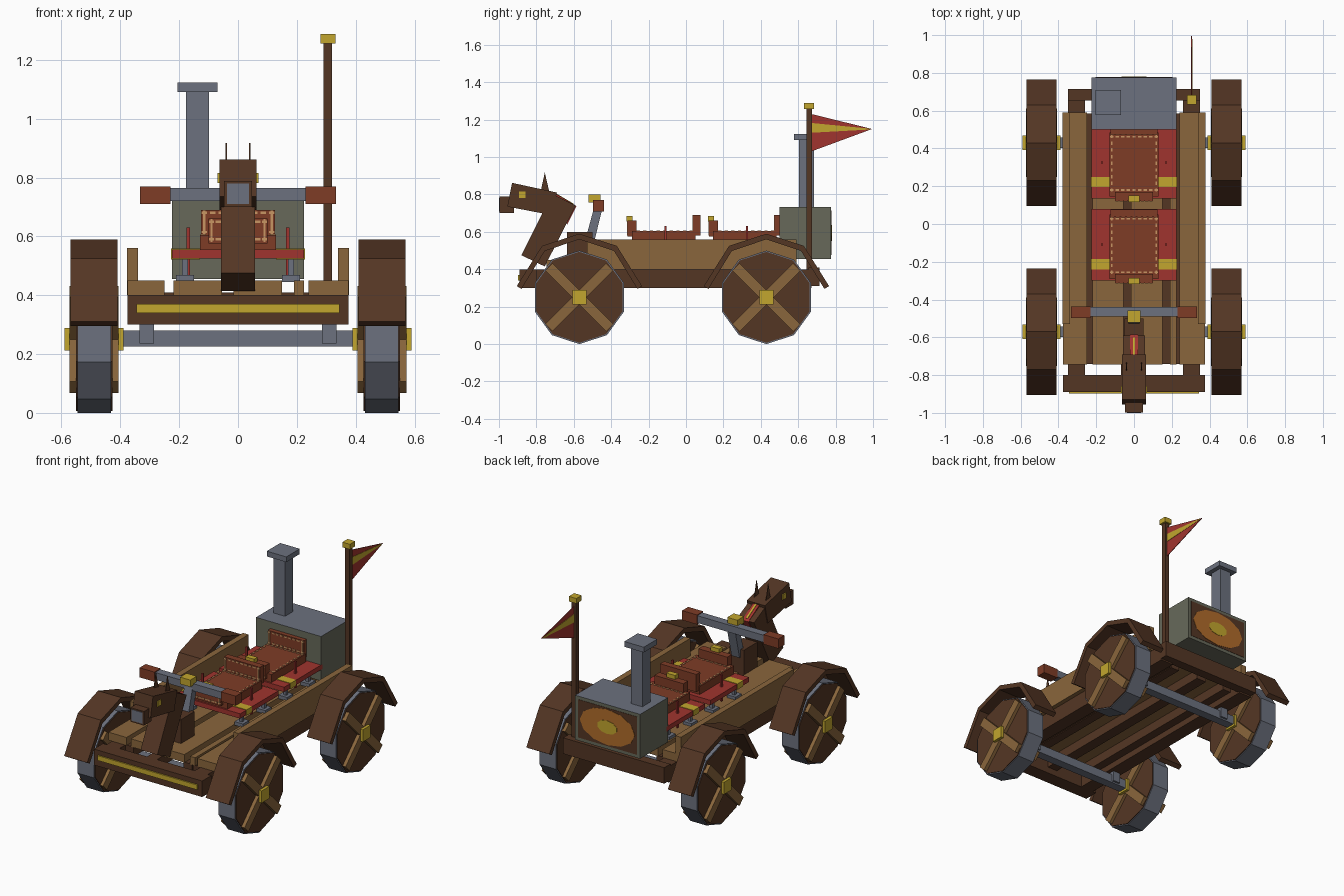
import bpy, bmesh, math
from mathutils import Vector

if "Cube" in bpy.data.objects:
    bpy.data.objects.remove(bpy.data.objects["Cube"])


def material(name, r, g, b):
    lin = [((c / 255 + 0.055) / 1.055) ** 2.4 for c in (r, g, b)]
    m = bpy.data.materials.new(name)
    m.diffuse_color = (*lin, 1)
    m.use_nodes = True
    m.node_tree.nodes["Principled BSDF"].inputs["Base Color"].default_value = m.diffuse_color
    return m


DARK = material("dark wood", 84, 54, 36)
WOOD = material("light wood", 138, 102, 60)
STEEL = material("blue grey steel", 108, 113, 126)
IRON = material("olive grey iron", 103, 105, 90)
RED = material("red paint", 160, 52, 46)
LEATHER = material("brown leather", 126, 60, 38)
GOLD = material("gold", 194, 166, 46)
FIRE = material("fire orange", 176, 108, 42)
STITCH = material("tan stitching", 200, 150, 100)


def finish(name, bm, *mats, rule=None):
    bmesh.ops.recalc_face_normals(bm, faces=bm.faces)
    bm.normal_update()
    if rule:
        for f in bm.faces:
            f.material_index = rule(f)
    me = bpy.data.meshes.new(name)
    bm.to_mesh(me)
    bm.free()
    for m in mats:
        me.materials.append(m)
    ob = bpy.data.objects.new(name, me)
    bpy.context.collection.objects.link(ob)
    return ob


def add_prism(bm, pts, a, b, axis):
    def co(p, t):
        return (t, p[0], p[1]) if axis == "x" else (p[0], t, p[1])
    lo = [bm.verts.new(co(p, a)) for p in pts]
    hi = [bm.verts.new(co(p, b)) for p in pts]
    bm.faces.new(lo)
    bm.faces.new(hi[::-1])
    for i in range(len(pts)):
        j = (i + 1) % len(pts)
        bm.faces.new((lo[i], lo[j], hi[j], hi[i]))


def prism(name, pts, a, b, *mats, axis="x", mirror=False, rule=None):
    bm = bmesh.new()
    add_prism(bm, pts, a, b, axis)
    if mirror:
        add_prism(bm, pts, -b, -a, axis)
    return finish(name, bm, *mats, rule=rule)


def boxes(name, mat, *ranges, mirror=False, rule=None, extra=()):
    bm = bmesh.new()
    for x0, x1, y0, y1, z0, z1 in ranges:
        rect = [(y0, z0), (y1, z0), (y1, z1), (y0, z1)]
        add_prism(bm, rect, x0, x1, "x")
        if mirror:
            add_prism(bm, rect, -x1, -x0, "x")
    return finish(name, bm, mat, *extra, rule=rule)


def ring(cy, cz, ry, rz, n):
    return [(cy + ry * math.sin(math.tau * i / n), cz + rz * math.cos(math.tau * i / n)) for i in range(n)]


def bar(cy, cz, length, width, deg):
    u = Vector((math.cos(math.radians(deg)), math.sin(math.radians(deg))))
    v = Vector((-u.y, u.x))
    c = Vector((cy, cz))
    return [c + u * length / 2 * i + v * width / 2 * j for i, j in ((-1, -1), (1, -1), (1, 1), (-1, 1))]


# chassis and deck
boxes("chassis_side_beams", DARK, (0.26, 0.35, -0.81, 0.67, 0.30, 0.40), mirror=True)
boxes("chassis_inner_beams", DARK, (-0.265, -0.205, -0.74, 0.585, 0.34, 0.40), (0.205, 0.265, -0.74, 0.585, 0.34, 0.40),
      (-0.07, 0.0, -0.8, 0.585, 0.34, 0.40), (0.14, 0.2, -0.74, 0.585, 0.34, 0.40))
boxes("front_bumper", DARK, (-0.375, 0.375, -0.89, -0.80, 0.30, 0.40))
boxes("bumper_trim", GOLD, (-0.345, 0.345, -0.898, -0.888, 0.34, 0.37))
boxes("rear_bumper", DARK, (-0.35, 0.35, 0.655, 0.715, 0.31, 0.41))
boxes("deck_planks", WOOD, *[(a, b, -0.745, 0.59, 0.40, 0.45) for a, b in
      ((-0.375, -0.25), (-0.22, -0.055), (-0.015, 0.15), (0.19, 0.225), (0.24, 0.375))])
boxes("side_boards", WOOD, (0.34, 0.378, -0.53, 0.59, 0.40, 0.56), mirror=True)

# axles, wheels and fenders
for label, cy in (("front", -0.57), ("rear", 0.43)):
    boxes(label + "_axle", STEEL, (-0.42, 0.42, cy - 0.028, cy + 0.028, 0.225, 0.28))
    boxes(label + "_axle_brackets", STEEL, (0.285, 0.335, cy - 0.04, cy + 0.04, 0.235, 0.305), mirror=True)
    prism(label + "_wheels", ring(cy, 0.25, 0.25, 0.25, 10), 0.432, 0.545, STEEL, mirror=True)
    prism(label + "_wheel_discs", ring(cy, 0.25, 0.243, 0.243, 10), 0.427, 0.55, DARK, mirror=True)
    for k in (45, 135):
        prism(label + "_wheel_spokes", bar(cy, 0.25, 0.46, 0.055, k), 0.407, 0.572, WOOD, mirror=True)
    boxes(label + "_hubs", GOLD, (0.39, 0.59, cy - 0.038, cy + 0.038, 0.212, 0.288), mirror=True)
    outer = [(-0.335, 0.31), (-0.2, 0.525), (0, 0.59), (0.2, 0.525), (0.335, 0.31)]
    inner = [(-0.31, 0.295), (-0.185, 0.498), (0, 0.56), (0.185, 0.498), (0.31, 0.295)]
    prism(label + "_fenders", [(cy + y, z) for y, z in outer + inner[::-1]], 0.41, 0.57, DARK, mirror=True)


# stitched seats
def stitches(name, u0, u1, v0, v1, place):
    dashes = []
    for i in range(9):
        t = i / 8
        u, v = u0 + (u1 - u0) * t, v0 + (v1 - v0) * t
        dashes += [place(u, w, 0.009, 0.004) for w in (v0, v1)]
        dashes += [place(w, v, 0.004, 0.009) for w in (u0, u1)]
    boxes(name, STITCH, *dashes)


for label, y in (("front", -0.30), ("rear", 0.135)):
    boxes(label + "_seat_board", RED, (-0.225, 0.225, y, y + 0.38, 0.525, 0.555))
    boxes(label + "_seat_stripes", GOLD, (0.13, 0.228, y + 0.06, y + 0.115, 0.522, 0.558), mirror=True)
    boxes(label + "_seat_feet", STEEL, (0.15, 0.21, y + 0.05, y + 0.11, 0.445, 0.468),
          (0.15, 0.21, y + 0.27, y + 0.33, 0.445, 0.468), mirror=True)
    boxes(label + "_seat_rods", RED, (0.163, 0.175, y + 0.185, y + 0.197, 0.465, 0.63), mirror=True)
    boxes(label + "_seat_posts", STEEL, (0.17, 0.19, y + 0.07, y + 0.09, 0.46, 0.53),
          (0.17, 0.19, y + 0.29, y + 0.31, 0.46, 0.53), mirror=True)
    boxes(label + "_cushion", LEATHER, (-0.13, 0.13, y + 0.01, y + 0.35, 0.555, 0.605))
    boxes(label + "_backrest", LEATHER, (-0.125, 0.125, y + 0.338, y + 0.378, 0.58, 0.69))
    boxes(label + "_seat_pommel", LEATHER, (-0.10, 0.10, y - 0.012, y + 0.035, 0.575, 0.66))
    boxes(label + "_pommel_cap", GOLD, (-0.03, 0.03, y - 0.018, y + 0.015, 0.655, 0.685))
    stitches(label + "_cushion_stitching", -0.118, 0.118, y + 0.045, y + 0.328,
             lambda u, v, a, b: (u - a, u + a, v - b, v + b, 0.603, 0.608))
    stitches(label + "_backrest_stitching", -0.115, 0.115, 0.615, 0.68,
             lambda u, v, a, b: (u - a, u + a, y + 0.335, y + 0.34, v - b, v + b))
    stitches(label + "_pommel_stitching", -0.09, 0.09, 0.59, 0.65,
             lambda u, v, a, b: (u - a, u + a, y - 0.015, y - 0.01, v - b, v + b))

# boiler: grey top, olive sides, round fire on the back
boxes("boiler", IRON, (-0.225, 0.225, 0.50, 0.775, 0.455, 0.733), extra=(STEEL,),
      rule=lambda f: 1 if f.normal.z > 0.5 else 0)
boxes("fire_door", DARK, (-0.205, 0.205, 0.774, 0.777, 0.475, 0.713))
prism("fire_glow", ring(0, 0.594, 0.19, 0.112, 12), 0.776, 0.779, FIRE, axis="y")
prism("fire_core", ring(0, 0.594, 0.07, 0.042, 10), 0.778, 0.781, GOLD, axis="y")
boxes("chimney", STEEL, (-0.177, -0.098, 0.605, 0.685, 0.72, 1.095))
boxes("chimney_cap", STEEL, (-0.205, -0.07, 0.577, 0.71, 1.09, 1.123))

# flag
boxes("flag_pole", DARK, (0.29, 0.32, 0.643, 0.673, 0.40, 1.26))
boxes("flag_pole_cap", GOLD, (0.28, 0.332, 0.632, 0.684, 1.256, 1.288))
prism("flag", [(0.67, 1.03), (0.995, 1.15), (0.67, 1.23)], 0.303, 0.307, RED)
prism("flag_stripe", [(0.672, 1.13), (0.98, 1.147), (0.98, 1.152), (0.672, 1.182)], 0.301, 0.309, GOLD)

# steering
boxes("steering_base", DARK, (-0.05, 0.05, -0.635, -0.50, 0.44, 0.60))
prism("steering_column", [(-0.54, 0.55), (-0.49, 0.55), (-0.445, 0.735), (-0.49, 0.735)], -0.028, 0.028, STEEL)
boxes("handlebar", STEEL, (-0.24, 0.24, -0.49, -0.44, 0.72, 0.765))
boxes("handlebar_grips", LEATHER, (0.23, 0.333, -0.498, -0.438, 0.71, 0.77), mirror=True)
boxes("handlebar_badge", GOLD, (-0.035, 0.035, -0.522, -0.458, 0.757, 0.80))

# carved horse figurehead
prism("horse_neck", [(-0.88, 0.475), (-0.755, 0.415), (-0.59, 0.74), (-0.71, 0.80), (-0.76, 0.715)], -0.058, 0.058, DARK)
prism("horse_head", [(-0.955, 0.735), (-0.72, 0.69), (-0.69, 0.81), (-0.93, 0.862)], -0.063, 0.063, DARK)
boxes("horse_muzzle", DARK, (-0.047, 0.047, -0.997, -0.92, 0.70, 0.788))
boxes("horse_noseband", STEEL, (-0.038, 0.038, -1.0, -0.995, 0.71, 0.78))
boxes("horse_eyes", GOLD, (0.06, 0.07, -0.893, -0.858, 0.782, 0.815), mirror=True)
prism("horse_ears", [(-0.775, 0.825), (-0.73, 0.81), (-0.755, 0.917)], 0.038, 0.042, DARK, mirror=True)
prism("horse_mane", [(-0.715, 0.815), (-0.585, 0.738), (-0.635, 0.64)], -0.022, 0.022, RED)
prism("mane_stripe", [(-0.70, 0.809), (-0.60, 0.75), (-0.602, 0.744), (-0.70, 0.80)], -0.006, 0.006, GOLD)
